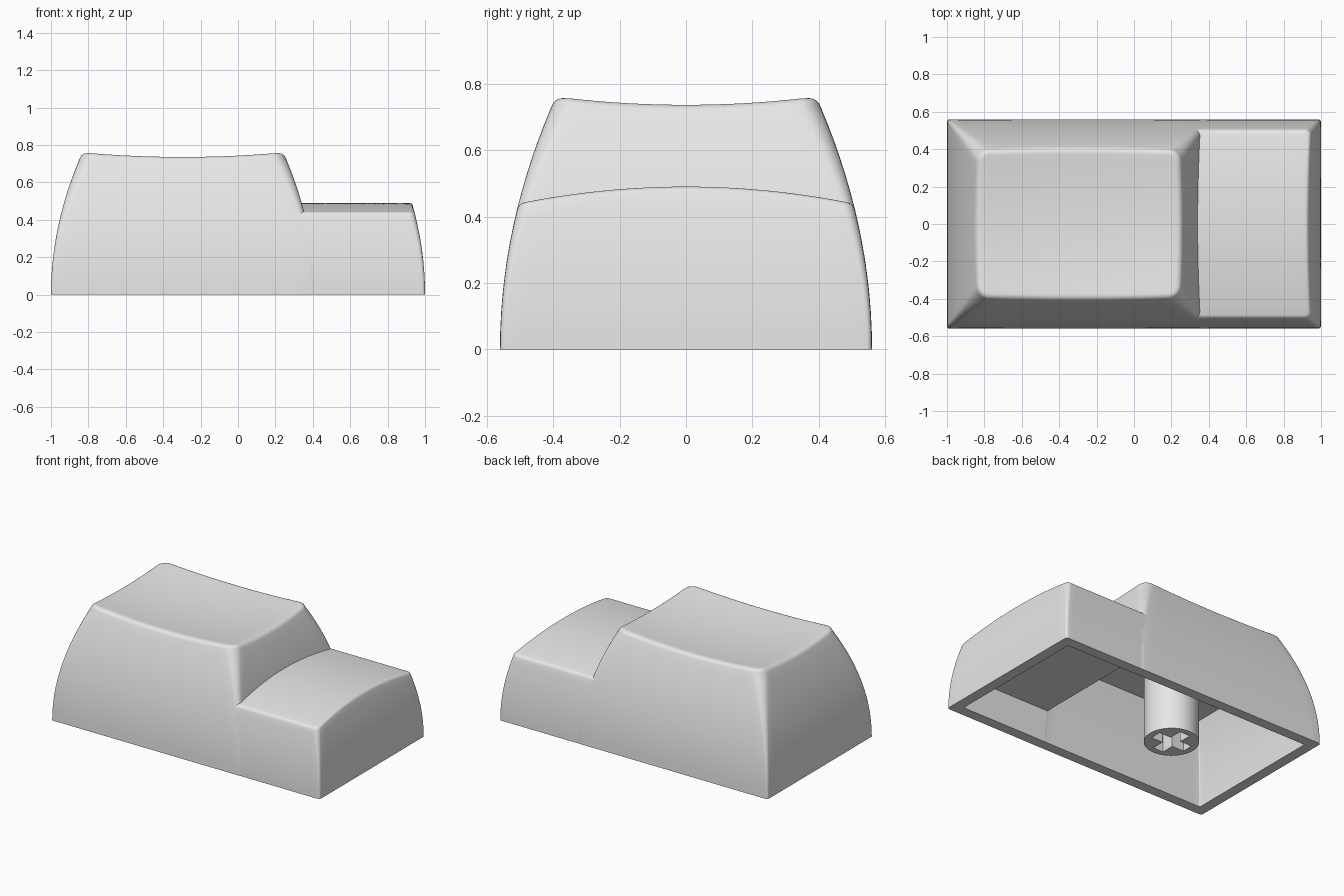
import bpy, bmesh, math

cube = bpy.data.objects.get("Cube")
if cube:
    bpy.data.objects.remove(cube)

FLARE = 0.29        # how fast the walls curve inward with height
ARC_START = 0.35    # angle where the rounded top edge leaves the wall

grey = bpy.data.materials.new("light_grey_plastic")
grey.use_nodes = True
grey.diffuse_color = (0.8, 0.8, 0.8, 1)
grey.node_tree.nodes["Principled BSDF"].inputs["Base Color"].default_value = (0.8, 0.8, 0.8, 1)


def outline(side_steps=20, arc_steps=6):
    """Rounded rectangle as (corner position, arc direction) pairs."""
    corners = [(1, 1), (-1, 1), (-1, -1), (1, -1)]
    points = []
    for i, (cx, cy) in enumerate(corners):
        for j in range(arc_steps + 1):
            a = (i + j / arc_steps) * math.pi / 2
            points.append((cx, cy, math.cos(a), math.sin(a)))
        nx, ny = corners[(i + 1) % 4]
        for j in range(1, side_steps):
            f = j / side_steps
            points.append((cx + (nx - cx) * f, cy + (ny - cy) * f, math.cos(a), math.sin(a)))
    return points


def make_object(name, bm):
    bmesh.ops.recalc_face_normals(bm, faces=bm.faces)
    mesh = bpy.data.meshes.new(name)
    bm.to_mesh(mesh)
    bm.free()
    mesh.materials.append(grey)
    obj = bpy.data.objects.new(name, mesh)
    bpy.context.collection.objects.link(obj)
    return obj


def loft(name, left, right, depth, top, bottom=0.0, left_slope=1, radius=0.015,
         radius_growth=0.1, fillet=0.0):
    """Flared block with curved walls, a rounded rim and a shaped top."""

    def place(p, z, inset=0.0):
        bend = FLARE * z * z
        x0, x1 = left + left_slope * bend, right - bend
        r = max(radius + radius_growth * z * z - inset, 0.004)
        hx, hy = (x1 - x0) / 2 - inset - r, depth - bend - inset - r
        return (x0 + x1) / 2 + p[0] * hx + p[2] * r, p[1] * hy + p[3] * r

    def point(p, t, inset=0.0, rise=0.0):
        drop = fillet * (1 - math.sin(ARC_START))
        z = wall = top(0, 0)
        for _ in range(5):
            x, y = place(p, wall, inset)
            high = top(x, y) - drop
            wall = bottom + t * (high - bottom)
        z = wall + rise
        return x, y, z

    shape = outline()
    rings = [[point(p, k / 14) for p in shape] for k in range(15)]
    if fillet:
        for k in range(1, 7):
            a = ARC_START + (math.pi / 2 - ARC_START) * k / 6
            inset = fillet * (math.cos(ARC_START) - math.cos(a))
            rise = fillet * (math.sin(a) - math.sin(ARC_START))
            rings.append([point(p, 1, inset, rise) for p in shape])
        rim = rings[-1]
        mid = (max(p[0] for p in rim) + min(p[0] for p in rim)) / 2
        for k in range(1, 12):
            s = 1 - k / 12
            ring = [(mid + (x - mid) * s, y * s) for x, y, z in rim]
            rings.append([(x, y, top(x, y)) for x, y in ring])

    bm = bmesh.new()
    loops = [[bm.verts.new(p) for p in ring] for ring in rings]
    n = len(shape)
    for a, b in zip(loops, loops[1:]):
        for i in range(n):
            j = (i + 1) % n
            bm.faces.new((a[i], a[j], b[j], b[i]))
    bm.faces.new(loops[0][::-1])
    bm.faces.new(loops[-1])
    return make_object(name, bm)


def boolean(target, other, operation):
    mod = target.modifiers.new(operation.lower(), "BOOLEAN")
    mod.object, mod.operation, mod.solver = other, operation, "EXACT"
    bpy.context.view_layer.objects.active = target
    bpy.ops.object.modifier_apply(modifier=mod.name)
    bpy.data.objects.remove(other)


def box(name, size, centre):
    bm = bmesh.new()
    bmesh.ops.create_cube(bm, size=1)
    bmesh.ops.scale(bm, vec=size, verts=bm.verts)
    bmesh.ops.translate(bm, vec=centre, verts=bm.verts)
    return make_object(name, bm)


STEM_X = -0.295


def dish(x, y):
    return 0.712 + 0.024 * ((x - STEM_X) / 0.52) ** 2 + 0.024 * (y / 0.38) ** 2


def arch(x, y):
    return 0.49 - 0.2 * y * y


# Tall dished part joined with the low arched step
body = loft("keycap_body", -1, 0.41, 0.56, dish, fillet=0.04)
step = loft("low_step", 0.30, 1, 0.5592, arch, left_slope=-1, fillet=0.022)
boolean(body, step, "UNION")

# Hollow underside with two ceiling levels
high_cavity = loft("high_cavity", -0.93, 0.295, 0.49, lambda x, y: 0.53,
                   bottom=-0.03, radius=0.006, radius_growth=0)
low_cavity = loft("low_cavity", 0.1, 0.93, 0.489, lambda x, y: 0.212,
                  bottom=-0.03, left_slope=-1, radius=0.006, radius_growth=0)
boolean(body, high_cavity, "DIFFERENCE")
boolean(body, low_cavity, "DIFFERENCE")

# Mounting stem with a cross-shaped socket
bm = bmesh.new()
bmesh.ops.create_cone(bm, cap_ends=True, segments=48, radius1=0.167, radius2=0.167, depth=0.56)
bmesh.ops.translate(bm, vec=(STEM_X, 0, 0.28), verts=bm.verts)
stem = make_object("mounting_stem", bm)
for size in ((0.25, 0.075, 0.5), (0.075, 0.25, 0.5)):
    boolean(stem, box("socket_slot", size, (STEM_X, 0, 0)), "DIFFERENCE")

# Smooth shading with crisp edges
for obj in (body, stem):
    bpy.ops.object.select_all(action="DESELECT")
    obj.select_set(True)
    bpy.context.view_layer.objects.active = obj
    bpy.ops.object.shade_smooth_by_angle(angle=math.radians(30))
